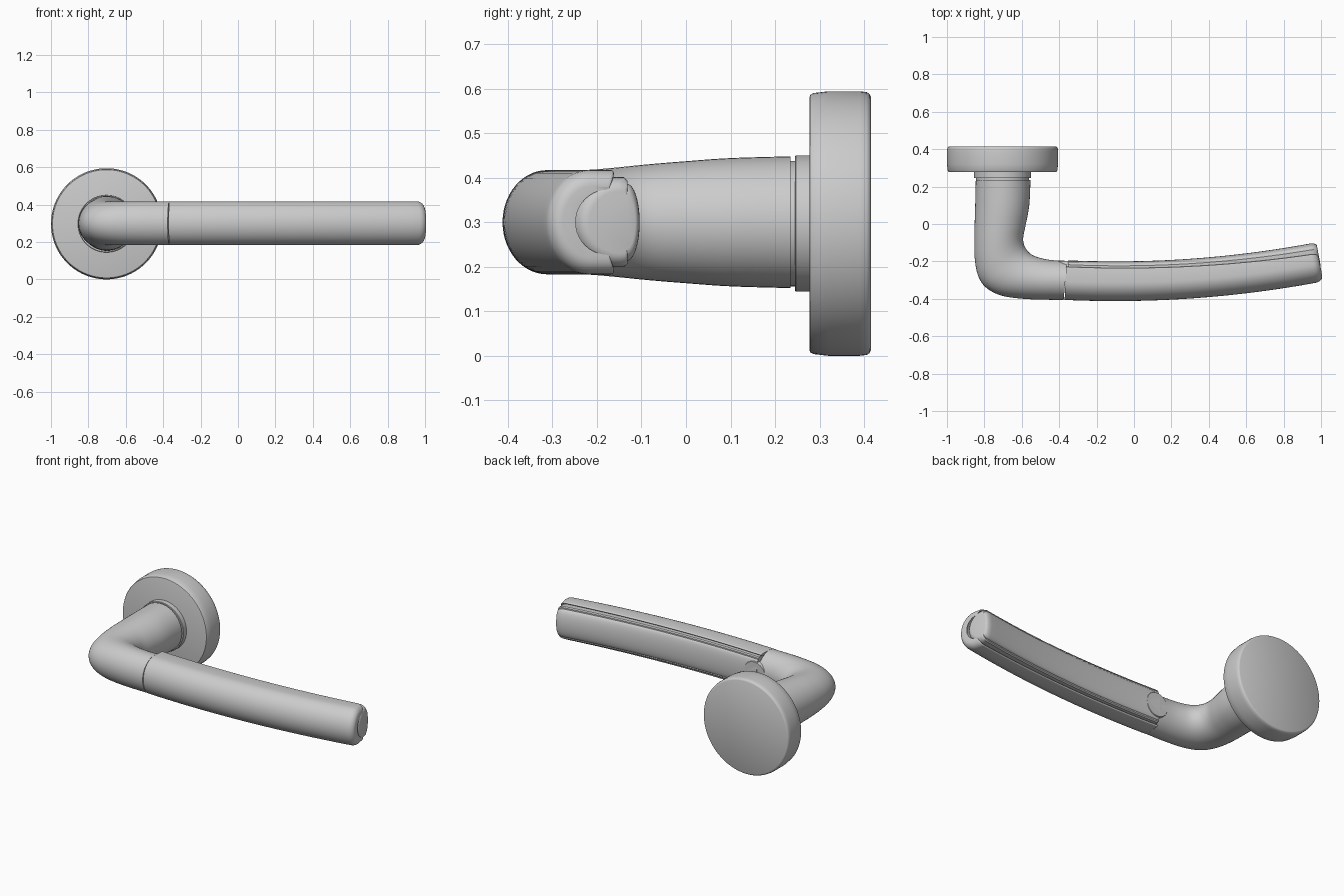
import bpy
import bmesh
from math import sin, cos, pi, sqrt
from mathutils import Vector

default_cube = bpy.data.objects.get("Cube")
if default_cube:
    bpy.data.objects.remove(default_cube, do_unlink=True)

metal = bpy.data.materials.new("satin grey metal")
metal.use_nodes = True
metal.diffuse_color = (0.6, 0.6, 0.6, 1)
metal.node_tree.nodes["Principled BSDF"].inputs["Base Color"].default_value = metal.diffuse_color

AXIS_X, AXIS_Z = -0.703, 0.297
MID_Z = 0.3


def loft(name, rings, angle=0.6):
    """Skin a list of closed rings and cap both ends."""
    bm = bmesh.new()
    loops = [[bm.verts.new(point) for point in ring] for ring in rings]
    count = len(loops[0])
    for a, b in zip(loops, loops[1:]):
        for i in range(count):
            j = (i + 1) % count
            bm.faces.new((a[i], a[j], b[j], b[i]))
    bm.faces.new(loops[0])
    bm.faces.new(loops[-1])
    bmesh.ops.recalc_face_normals(bm, faces=bm.faces)
    mesh = bpy.data.meshes.new(name)
    bm.to_mesh(mesh)
    bm.free()
    mesh.materials.append(metal)
    obj = bpy.data.objects.new(name, mesh)
    bpy.context.collection.objects.link(obj)
    bpy.ops.object.select_all(action="DESELECT")
    obj.select_set(True)
    bpy.context.view_layer.objects.active = obj
    bpy.ops.object.shade_smooth_by_angle(angle=angle)
    return obj


def lathe(name, profile, x=AXIS_X, z=AXIS_Z, sides=96):
    """Turn (radius, y) pairs around an axis along y."""
    turn = [2 * pi * i / sides for i in range(sides)]
    loft(name, [[(x + r * cos(t), y, z + r * sin(t)) for t in turn] for r, y in profile])


def spline(points, steps):
    """Smooth curve through a list of vectors."""
    padded = [2 * points[0] - points[1]] + points + [2 * points[-1] - points[-2]]
    result = []
    for a, b, c, d in zip(padded, padded[1:], padded[2:], padded[3:]):
        for i in range(steps):
            t = i / steps
            result.append(b + 0.5 * t * (c - a + t * (2 * a - 5 * b + 4 * c - d
                                                       + t * (3 * (b - c) + d - a))))
    return result + [points[-1]]


def arc(centre, rx, rz, start, end, steps):
    """Arc points in the (depth, height) plane."""
    angles = [start + (end - start) * i / steps for i in range(steps + 1)]
    return [(centre + rx * cos(t), rz * sin(t)) for t in angles]


# Wall rose with softly rounded rims
lathe("wall_rose", [(0.283, 0.277), (0.289, 0.279), (0.293, 0.286), (0.297, 0.32),
                    (0.297, 0.39), (0.295, 0.406), (0.291, 0.412), (0.285, 0.415)])

# Collar and the recessed ring between it and the neck
lathe("collar", [(0.151, 0.245), (0.153, 0.247), (0.153, 0.28)])
lathe("recess_ring", [(0.141, 0.23), (0.141, 0.25)])

# Neck and elbow: outer x, y, inner x, y, half height
stations = [
    (-0.846, 0.235, -0.553, 0.235, 0.148),
    (-0.849, 0.1, -0.56, 0.1, 0.144),
    (-0.852, 0, -0.578, 0, 0.137),
    (-0.854, -0.1, -0.592, -0.07, 0.13),
    (-0.85, -0.2, -0.588, -0.11, 0.123),
    (-0.83, -0.285, -0.572, -0.14, 0.118),
    (-0.785, -0.345, -0.545, -0.165, 0.117),
    (-0.7, -0.385, -0.5, -0.182, 0.117),
    (-0.56, -0.402, -0.44, -0.193, 0.117),
    (-0.376, -0.406, -0.358, -0.197, 0.117),
]
elbow_rings = []
for ox, oy, ix, iy, half in spline([Vector(s) for s in stations], 5):
    ring = []
    for i in range(48):
        t = 2 * pi * i / 48
        w = 0.5 + 0.5 * cos(t)
        ring.append((ox + (ix - ox) * w, oy + (iy - oy) * w, MID_Z + half * sin(t)))
    elbow_rings.append(ring)
loft("neck_and_elbow", elbow_rings)


# Gently bowed grip: sections given as (depth from the front, height)
def sweep(name, section, start, end, middle, rounding=0.04, round_start=False):
    def cap(sign, x):
        angles = [pi / 2 * i / 6 for i in range(7)]
        return [(x + sign * rounding * (sin(t) - 1), 1 - rounding * (1 - cos(t)) / 0.13)
                for t in angles]
    first = cap(-1, start)[::-1] if round_start else [(start, 1)]
    last = cap(1, end)
    low, high = first[-1][0], last[0][0]
    body = [(low + (high - low) * i / 30, 1) for i in range(1, 30)]
    rings = []
    for x, scale in first + body + last:
        bow = x + 0.1
        slope = 0.17 * bow
        normal = Vector((-slope, 1)) / sqrt(1 + slope * slope)
        front = Vector((x, 0.085 * bow * bow - 0.412))
        along = (x + 0.37) / 1.37
        ring = []
        for depth, height in section(along):
            p = front + normal * (middle + (depth - middle) * scale)
            ring.append((p.x, p.y, MID_Z + height * scale))
        rings.append(ring)
    return loft(name, rings)


def shell_section(along):
    """Rounded front with a round channel in the back."""
    edge = 0.178 - 0.025 * along ** 2
    outside = arc(0.1, 0.1, 0.117, pi / 2, 3 * pi / 2, 28)
    lip = arc(edge - 0.006, 0.006, 0.006, -pi / 2, pi / 2, 6)
    lower = [(d, h - 0.111) for d, h in lip]
    channel = arc(edge - 0.006, 0.104, 0.105, 3 * pi / 2, pi / 2, 20)
    upper = [(d, h + 0.111) for d, h in lip]
    return outside + lower + channel[1:-1] + upper


def insert_section(along):
    """Round inner side, narrow shoulder, then a shallow crowned back."""
    shoulder = 0.195 - 0.012 * along ** 2
    inner = arc(0.16, 0.1, 0.101, pi / 2, 3 * pi / 2, 20)
    crown = arc(shoulder, 0.212 - shoulder, 0.087, -pi / 2, pi / 2, 20)
    return inner + [(shoulder - 0.006, -0.101), (shoulder, -0.095)] + crown + [
        (shoulder, 0.095), (shoulder - 0.006, 0.101)]


sweep("grip_shell", shell_section, -0.371, 1.012, 0.1)
sweep("grip_insert", insert_section, -0.362, 1.014, 0.16)

# Rounded tab where the insert meets the elbow
lathe("insert_tab", [(0.075, -0.25), (0.075, -0.2), (0.073, -0.197)], -0.335, MID_Z, 40)
